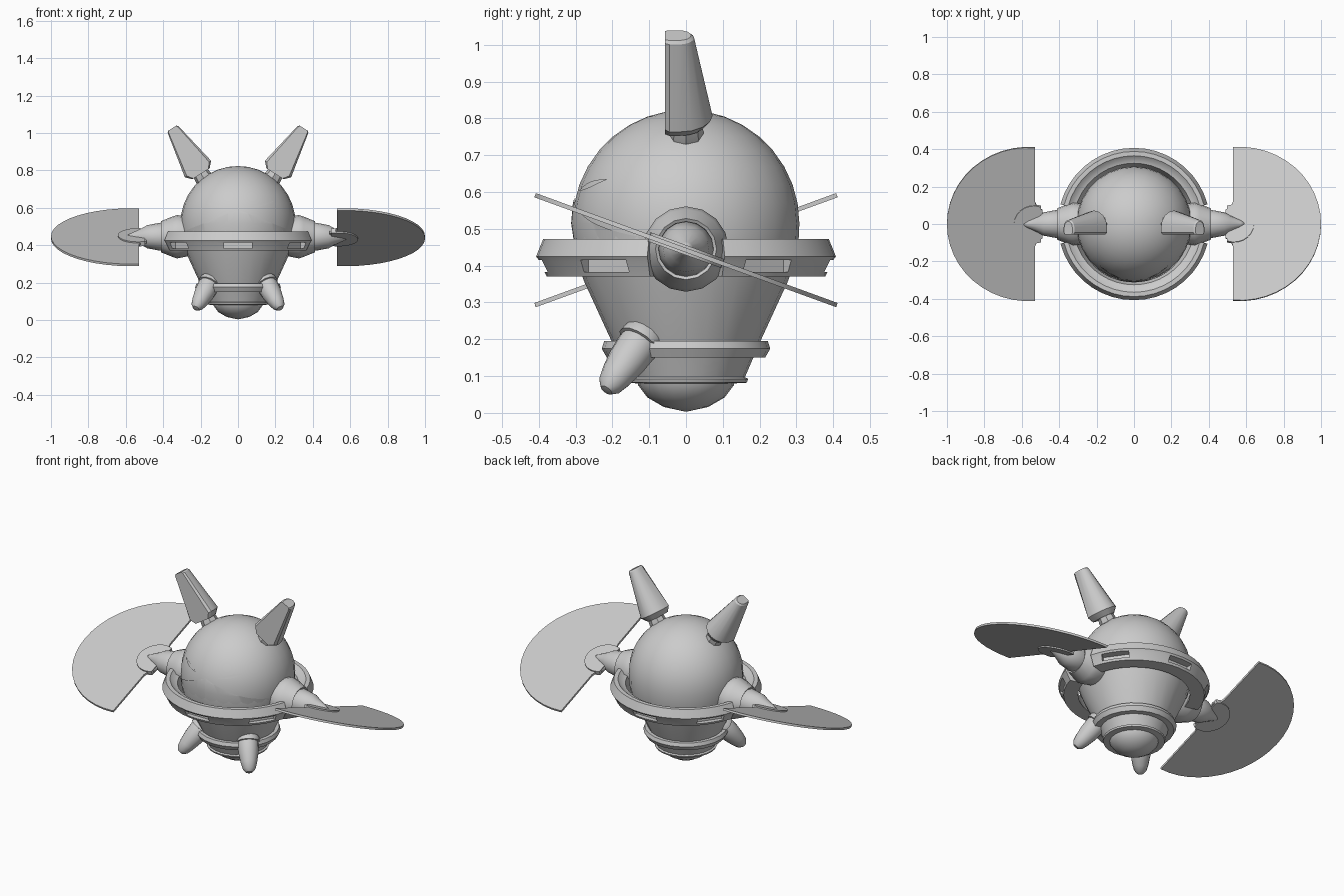
import bpy, bmesh, math
from mathutils import Vector, Matrix

if "Cube" in bpy.data.objects:
    bpy.data.objects.remove(bpy.data.objects["Cube"])

grey = bpy.data.materials.new("grey shell")
grey.diffuse_color = (0.6, 0.6, 0.6, 1)
grey.use_nodes = True
grey.node_tree.nodes["Principled BSDF"].inputs["Base Color"].default_value = grey.diffuse_color


def finish(name, bm, matrix=None, angle=30):
    bmesh.ops.remove_doubles(bm, verts=bm.verts, dist=1e-5)
    bmesh.ops.recalc_face_normals(bm, faces=bm.faces)
    if matrix:
        bm.transform(matrix)
        if matrix.determinant() < 0:
            bmesh.ops.reverse_faces(bm, faces=bm.faces)
    me = bpy.data.meshes.new(name)
    bm.to_mesh(me)
    bm.free()
    me.materials.append(grey)
    ob = bpy.data.objects.new(name, me)
    bpy.context.collection.objects.link(ob)
    bpy.context.view_layer.objects.active = ob
    ob.select_set(True)
    if angle:
        bpy.ops.object.shade_smooth_by_angle(angle=math.radians(angle))
    ob.select_set(False)
    return ob


def lathe_mesh(profile, segs, a0=0, a1=360, closed=False):
    """Turn (radius, z) points about z; partial turns get end caps."""
    bm = bmesh.new()
    full = a1 - a0 == 360
    rows = []
    for i in range(segs + 1):
        a = math.radians(a0 + (a1 - a0) * i / segs)
        rows.append([bm.verts.new((r * math.cos(a), r * math.sin(a), z)) for r, z in profile])
    n = len(profile)
    for p, q in zip(rows, rows[1:]):
        for j in range(n if closed else n - 1):
            k = (j + 1) % n
            ring = [p[j], q[j], q[k], p[k]]
            if profile[j][0] == 0:
                ring = [p[j], q[k], p[k]]
            elif profile[k][0] == 0:
                ring = [p[j], q[j], p[k]]
            bm.faces.new(ring)
    if not full:
        bm.faces.new(rows[0])
        bm.faces.new(rows[-1])
    return bm


def lathe(name, profile, segs=24, matrix=None, angle=30, **kw):
    return finish(name, lathe_mesh(profile, segs, **kw), matrix, angle)


def prism(name, outline, t, matrix=None):
    bm = bmesh.new()
    lo = [bm.verts.new((x, y, -t / 2)) for x, y in outline]
    hi = [bm.verts.new((x, y, t / 2)) for x, y in outline]
    bm.faces.new(lo)
    bm.faces.new(hi)
    for i in range(len(lo)):
        k = (i + 1) % len(lo)
        bm.faces.new((lo[i], lo[k], hi[k], hi[i]))
    return finish(name, bm, matrix)


def aim(start, end):
    """Frame at start with z pointing towards end."""
    d = Vector(end) - Vector(start)
    return Matrix.Translation(start) @ d.to_track_quat('Z', 'Y').to_matrix().to_4x4()


# Head dome: a ball with its equator sunk into the collar
R, CZ = 0.308, 0.515
dome = [(R * math.cos(math.radians(t)), CZ + R * math.sin(math.radians(t))) for t in range(0, 90, 10)]
lathe("head", [(0.295, 0.40), (0.305, 0.45)] + dome + [(0, CZ + R)], 28)

# Face guard: thin shell on the front, trimmed to a peaked upper edge
bm = lathe_mesh([(0.302, 0.45)] + [(r + 0.004, z) for r, z in dome[:5]], 28, -160, -20)
bmesh.ops.delete(bm, geom=[f for f in bm.faces if len(f.verts) > 4], context='FACES_ONLY')
left = bm.copy()
for b, s in ((bm, 1), (left, -1)):
    for co, no in (((0, 0, 0), (-s, 0, 0)), ((0, 0, 0.59), (s * 0.4, 0, 1))):
        bmesh.ops.bisect_plane(b, geom=b.verts[:] + b.edges[:] + b.faces[:],
                               plane_co=co, plane_no=no, clear_outer=True)
finish("face_guard_right", bm)
finish("face_guard_left", left)

# Lower hull and tail cap
lathe("hull", [(0.30, 0.43), (0.278, 0.36), (0.20, 0.19), (0.17, 0.12), (0.155, 0.085)], 24)
lathe("tail_cap", [(0.135, 0.095), (0.13, 0.075), (0.105, 0.042), (0.06, 0.016), (0, 0.003)], 20)
lathe("hull_band", [(0.19, 0.195), (0.222, 0.195), (0.229, 0.175), (0.215, 0.15), (0.18, 0.15)],
      24, closed=True)
lathe("tail_band", [(0.15, 0.10), (0.155, 0.10), (0.169, 0.092), (0.165, 0.082), (0.13, 0.08)],
      24, closed=True)

# Collar: front and back halves with three recessed slots each
collar = [(0.30, 0.37), (0.378, 0.37), (0.398, 0.412), (0.407, 0.425), (0.388, 0.472),
          (0.365, 0.472), (0.345, 0.455), (0.325, 0.45)]
for name, a in (("collar_back", 15), ("collar_front", 195)):
    ring = lathe(name, collar, 18, a0=a, a1=a + 150, closed=True)
    for deg in (a + 20, a + 75, a + 130):
        bm = bmesh.new()
        bmesh.ops.create_cube(bm, size=1)
        cut = finish("slot_cutter", bm, Matrix.Rotation(math.radians(deg), 4, 'Z')
                     @ Matrix.Translation((0.395, 0, 0.399)) @ Matrix.Diagonal((0.08, 0.15, 0.032, 1)), 0)
        cut.hide_render = True
        cut.hide_set(True)
        mod = ring.modifiers.new("slot", 'BOOLEAN')
        mod.object = cut
        mod.solver = 'EXACT'

# Wing outline: disc cut straight on the inner edge, flaring in at the root
wing = []
for i in range(25):
    a = math.radians(-94.3 + 188.6 * i / 24)
    wing.append((0.563 + 0.437 * math.cos(a), 0.437 * math.sin(a)))
wing += [(0.53, 0.13), (0.52, 0.10), (0.49, 0.08), (0.49, -0.08), (0.52, -0.10), (0.53, -0.13)]
hub = [(0.535 + 0.107 * math.cos(a), 0.107 * math.sin(a))
       for a in [math.radians(-110 + 220 * i / 14) for i in range(15)]]

for side, s in (("right", 1), ("left", -1)):
    mirror = Matrix.Diagonal((s, 1, 1, 1))
    turn = Matrix.Rotation(math.pi, 4, 'Z') if s < 0 else Matrix.Identity(4)

    # Side joint: flange, sleeve and spike along x
    along = mirror @ Matrix.Translation((0, 0, 0.445)) @ Matrix.Rotation(math.pi / 2, 4, 'Y')
    lathe("joint_flange_" + side, [(0, 0.27), (0.105, 0.27), (0.116, 0.325), (0.108, 0.35),
                                   (0.083, 0.412), (0.072, 0.405), (0, 0.405)], 16, along)
    lathe("joint_spike_" + side, [(0.068, 0.39), (0.075, 0.415), (0.062, 0.485), (0.045, 0.515),
                                  (0.02, 0.57), (0, 0.61)], 16, along)

    # Wings pitch opposite ways like a propeller
    pitch = turn @ Matrix.Translation((0, 0, 0.442)) @ Matrix.Rotation(math.radians(-20), 4, 'X')
    prism("wing_" + side, wing, 0.012, pitch)
    prism("wing_hub_" + side, hub, 0.026, pitch)

    # Ears: D-shaped tapering horns with flat fronts on short stems
    base, top = Vector((0.214, 0, 0.807)), Vector((0.347, 0, 1.018))
    axis = (top - base).normalized()
    across = Vector((axis.z, 0, -axis.x))
    bm = bmesh.new()
    rows = []
    for t, w, back in ((-0.03, 0.055, 0.05), (0, 0.083, 0.072), (0.25, 0.034, 0.022), (0.258, 0.026, 0.014)):
        shape = [(-0.85 * w, -0.057), (0.85 * w, -0.057), (w, -0.045)]
        shape += [(w * math.cos(math.pi * i / 8), -0.02 + (back + 0.02) * math.sin(math.pi * i / 8))
                  for i in range(9)] + [(-w, -0.045)]
        rows.append([bm.verts.new(base + axis * t + across * u + Vector((0, v, 0))) for u, v in shape])
    n = len(rows[0])
    for p, q in zip(rows, rows[1:]):
        for j in range(n):
            bm.faces.new((p[j], p[(j + 1) % n], q[(j + 1) % n], q[j]))
    bm.faces.new(rows[0])
    bm.faces.new(rows[-1])
    finish("ear_" + side, bm, mirror)
    lathe("ear_stem_" + side, [(0, -0.10), (0.038, -0.10), (0.048, -0.055), (0.04, 0), (0, 0)], 8,
          mirror @ aim(base, top))

    # Feet: collar cup and blunt tapered toe
    hip, toe = (0.145, -0.115, 0.205), (0.222, -0.212, 0.068)
    leg = mirror @ aim(hip, toe)
    lathe("foot_cup_" + side, [(0, -0.035), (0.045, -0.03), (0.062, 0), (0.064, 0.022), (0.052, 0.024)], 14, leg)
    lathe("foot_" + side, [(0.05, 0), (0.057, 0.035), (0.053, 0.09), (0.044, 0.14), (0.034, 0.175),
                           (0.018, 0.193), (0, 0.197)], 14, leg)

    # Eyes: thin slanted slits laid on the dome
    bm = bmesh.new()
    strip = []
    for i in range(7):
        t = i / 6
        x, z, h = 0.07 + 0.12 * t, 0.604 + 0.03 * t, 0.008 * math.sin(math.pi * t) + 0.001
        strip.append([bm.verts.new((x, -math.sqrt((R + 0.003) ** 2 - x * x - (zz - CZ) ** 2), zz))
                      for zz in (z - h, z + h)])
    for p, q in zip(strip, strip[1:]):
        bm.faces.new((p[0], q[0], q[1], p[1]))
    finish("eye_" + side, bm, mirror)
